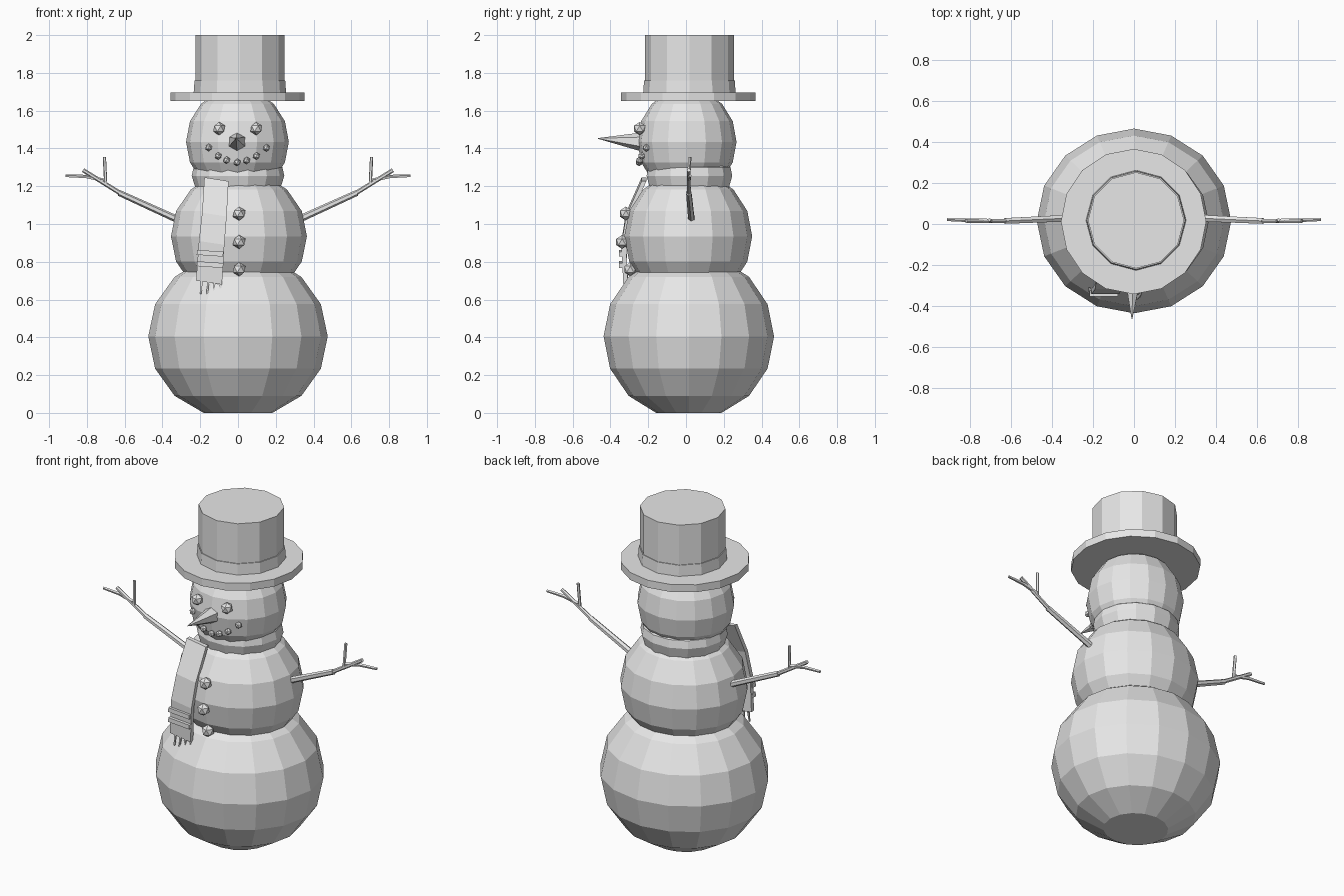
import bpy, bmesh, math
from mathutils import Vector, Matrix

if "Cube" in bpy.data.objects:
    bpy.data.objects.remove(bpy.data.objects["Cube"])

grey = bpy.data.materials.new("light_grey")
grey.diffuse_color = (0.8, 0.8, 0.8, 1)
grey.use_nodes = True
grey.node_tree.nodes["Principled BSDF"].inputs["Base Color"].default_value = grey.diffuse_color


def finish(name, bm):
    bmesh.ops.recalc_face_normals(bm, faces=bm.faces)
    me = bpy.data.meshes.new(name)
    bm.to_mesh(me)
    bm.free()
    me.materials.append(grey)
    ob = bpy.data.objects.new(name, me)
    bpy.context.collection.objects.link(ob)
    return ob


def skin(bm, rings):
    """Join closed loops of points and cap both ends."""
    loops = [[bm.verts.new(p) for p in r] for r in rings]
    for a, b in zip(loops, loops[1:]):
        n = len(a)
        for i in range(n):
            j = (i + 1) % n
            bm.faces.new((a[i], a[j], b[j], b[i]))
    bm.faces.new(loops[0])
    bm.faces.new(loops[-1])


def lathe(name, profile, cx, cy, segs, sy=1.0):
    bm = bmesh.new()
    rings = []
    for r, z in profile:
        angles = [2 * math.pi * i / segs for i in range(segs)]
        rings.append([(cx + r * math.cos(a), cy + r * sy * math.sin(a), z) for a in angles])
    skin(bm, rings)
    return finish(name, bm)


def ball(name, r, rz, z, cx, cy, sy, floor=None):
    """Sixteen-sided snowball with flattened ends."""
    prof = []
    for k in range(-3, 4):
        a = math.radians(22.5 * k)
        h = z + rz * math.sin(a)
        prof.append((r * math.cos(a), h if floor is None else max(floor, h)))
    return lathe(name, prof, cx, cy, 16, sy)


def lump(name, r, loc):
    bm = bmesh.new()
    bmesh.ops.create_icosphere(bm, subdivisions=1, radius=r,
                               matrix=Matrix.Translation(loc))
    return finish(name, bm)


def stick(name, a, b, r1, r2, segs=6):
    a, b = Vector(a), Vector(b)
    d = b - a
    m = Matrix.Translation((a + b) / 2) @ d.to_track_quat('Z', 'Y').to_matrix().to_4x4()
    bm = bmesh.new()
    bmesh.ops.create_cone(bm, cap_ends=True, segments=segs, radius1=r1, radius2=r2,
                          depth=d.length, matrix=m)
    return finish(name, bm)


# Snowballs
ball("bottom_snowball", 0.475, 0.445, 0.405, 0, 0.015, 0.95, floor=0.0)
ball("middle_snowball", 0.36, 0.35, 0.935, 0.005, 0.012, 0.94)
ball("head", 0.272, 0.285, 1.435, -0.003, 0.005, 0.965)

# Hat
lathe("hat_brim", [(0.355, 1.65), (0.355, 1.695)], -0.002, 0.012, 16)
lathe("hat_band", [(0.245, 1.69), (0.24, 1.76)], 0.01, 0.018, 12)
lathe("hat_crown", [(0.235, 1.66), (0.235, 2.0)], 0.01, 0.018, 12)

# Scarf collar
lathe("scarf_collar", [(0.2, 1.325), (0.235, 1.30), (0.245, 1.255), (0.225, 1.19)],
      0, 0.018, 14, 0.95)

# Scarf tail: rows of (left x, right x, front y, z)
rows = [(-0.178, -0.05, -0.235, 1.237), (-0.19, -0.06, -0.318, 1.05),
        (-0.207, -0.072, -0.342, 0.90), (-0.222, -0.085, -0.332, 0.69)]
bm = bmesh.new()
skin(bm, [[(l, y, z + 0.01), (r, y, z - 0.01), (r, y + 0.025, z - 0.01),
           (l, y + 0.025, z + 0.01)] for l, r, y, z in rows])
finish("scarf_tail", bm)

# Scarf stripes and fringe
for z in (0.845, 0.785):
    bm = bmesh.new()
    m = (Matrix.Translation((-0.148, -0.34, z)) @ Matrix.Rotation(math.radians(4), 4, 'Y')
         @ Matrix.Diagonal((0.14, 0.03, 0.026, 1)))
    bmesh.ops.create_cube(bm, size=1, matrix=m)
    finish("scarf_stripe", bm)
for i in range(4):
    x = -0.197 + 0.034 * i
    stick("scarf_fringe", (x + 0.005, -0.32, 0.70), (x, -0.325, 0.63), 0.008, 0.005, 4)

# Face
for x in (-0.1, 0.097):
    lump("eye", 0.035, (x, -0.245, 1.505))
for x, y, z in ((-0.155, -0.21, 1.405), (-0.105, -0.235, 1.36), (-0.06, -0.243, 1.338),
                (-0.004, -0.248, 1.326), (0.046, -0.245, 1.336), (0.098, -0.235, 1.36),
                (0.151, -0.21, 1.403)):
    lump("mouth_lump", 0.02, (x, y, z))
stick("nose", (-0.005, -0.235, 1.435), (-0.01, -0.465, 1.453), 0.05, 0.002, 6)

# Buttons
for y, z in ((-0.318, 1.055), (-0.338, 0.905), (-0.295, 0.76)):
    lump("button", 0.037, (0.006, y, z))

# Arms with twigs
for s in (-1, 1):
    stick("arm", (s * 0.29, 0.03, 1.01), (s * 0.63, 0.015, 1.165), 0.019, 0.016)
    stick("forearm", (s * 0.61, 0.015, 1.155), (s * 0.82, 0.015, 1.285), 0.012, 0.011)
    stick("upper_twig", (s * 0.70, 0.012, 1.21), (s * 0.707, 0.02, 1.355), 0.009, 0.009, 5)
    stick("outer_twig", (s * 0.71, 0.015, 1.23), (s * 0.80, 0.018, 1.25), 0.011, 0.01, 5)
    stick("outer_twig_tip", (s * 0.79, 0.018, 1.25), (s * 0.913, 0.022, 1.255), 0.01, 0.008, 5)
